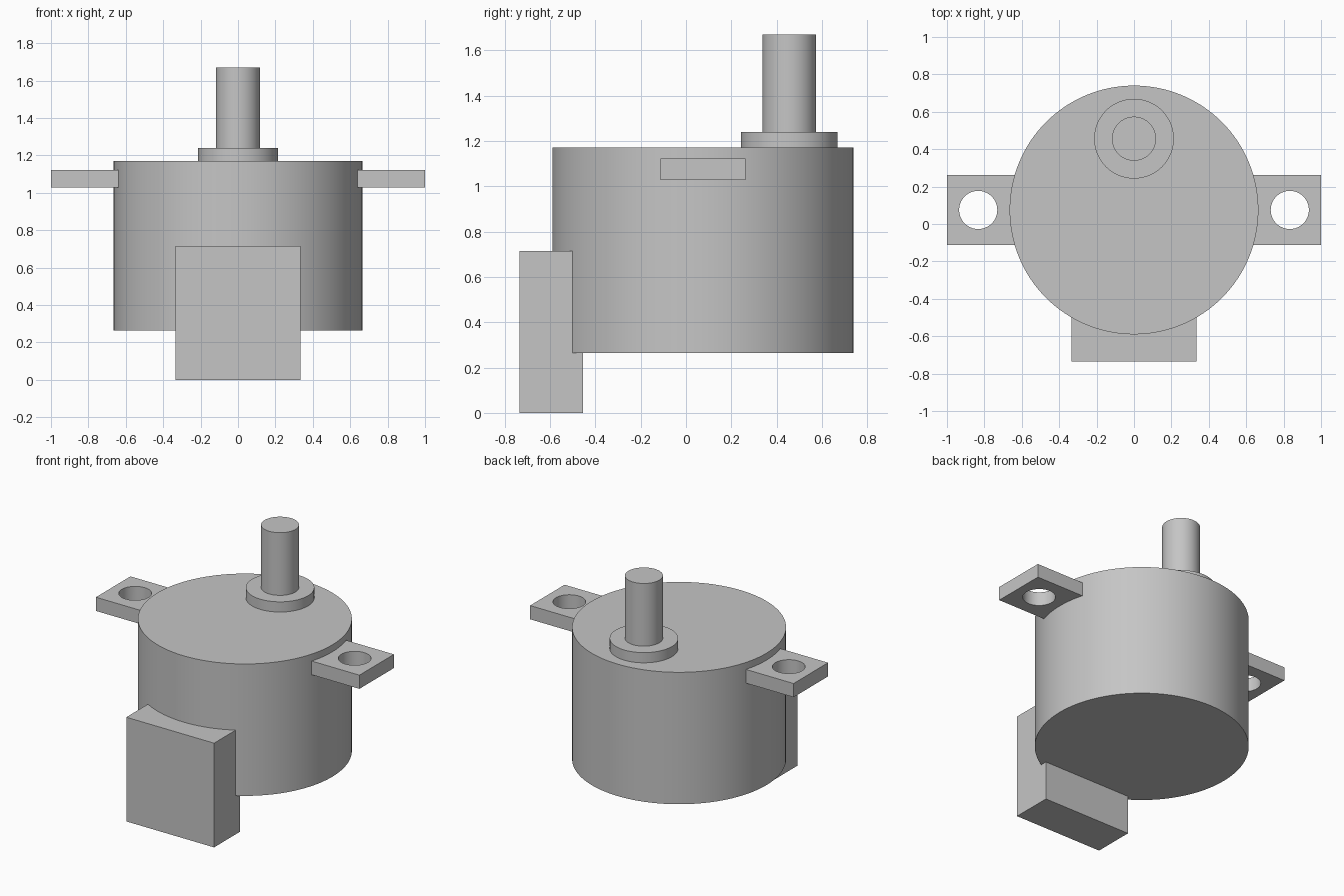
import bpy
import math

cube = bpy.data.objects.get("Cube")
if cube:
    bpy.data.objects.remove(cube, do_unlink=True)

GREY = (0.56, 0.56, 0.56, 1.0)
metal = bpy.data.materials.new("grey_metal")
metal.use_nodes = True
metal.diffuse_color = GREY
metal.node_tree.nodes["Principled BSDF"].inputs["Base Color"].default_value = GREY


def finish(name):
    obj = bpy.context.object
    obj.name = name
    obj.data.name = name
    obj.data.materials.append(metal)
    return obj


def smooth(obj):
    bpy.ops.object.select_all(action="DESELECT")
    obj.select_set(True)
    bpy.context.view_layer.objects.active = obj
    bpy.ops.object.shade_smooth_by_angle(angle=math.radians(30))


def cylinder(name, x, y, radius, z0, z1, sides=96):
    bpy.ops.mesh.primitive_cylinder_add(
        vertices=sides, radius=radius, depth=z1 - z0, location=(x, y, (z0 + z1) / 2))
    obj = finish(name)
    smooth(obj)
    return obj


def box(name, low, high):
    bpy.ops.mesh.primitive_cube_add(
        size=1, location=[(a + b) / 2 for a, b in zip(low, high)])
    obj = finish(name)
    obj.scale = [b - a for a, b in zip(low, high)]
    bpy.ops.object.transform_apply(location=False, rotation=False, scale=True)
    return obj


BODY_Y = 0.075

# Round gearbox housing, with the offset collar and output shaft
cylinder("motor_body", 0, BODY_Y, 0.665, 0.265, 1.17, 128)
cylinder("shaft_collar", 0, 0.456, 0.213, 1.15, 1.24)
cylinder("output_shaft", 0, 0.456, 0.118, 1.22, 1.67, 64)

# Wire cover at the front
box("wire_cover", (-0.333, -0.735, 0), (0.333, -0.455, 0.715))

# Mounting ears with screw holes
for side, label in ((1, "left"), (-1, "right")):
    inner, outer = sorted((side * 0.62, side * 1.0))
    ear = box(label + "_mounting_ear",
              (inner, BODY_Y - 0.187, 1.028), (outer, BODY_Y + 0.187, 1.122))
    cutter = cylinder(label + "_hole_cutter", side * 0.833, BODY_Y, 0.102, 0.9, 1.3, 64)
    cutter.hide_render = True
    hole = ear.modifiers.new("screw_hole", "BOOLEAN")
    hole.operation = "DIFFERENCE"
    hole.object = cutter
    bpy.context.view_layer.objects.active = ear
    bpy.ops.object.modifier_apply(modifier=hole.name)
    bpy.data.objects.remove(cutter, do_unlink=True)
    smooth(ear)
